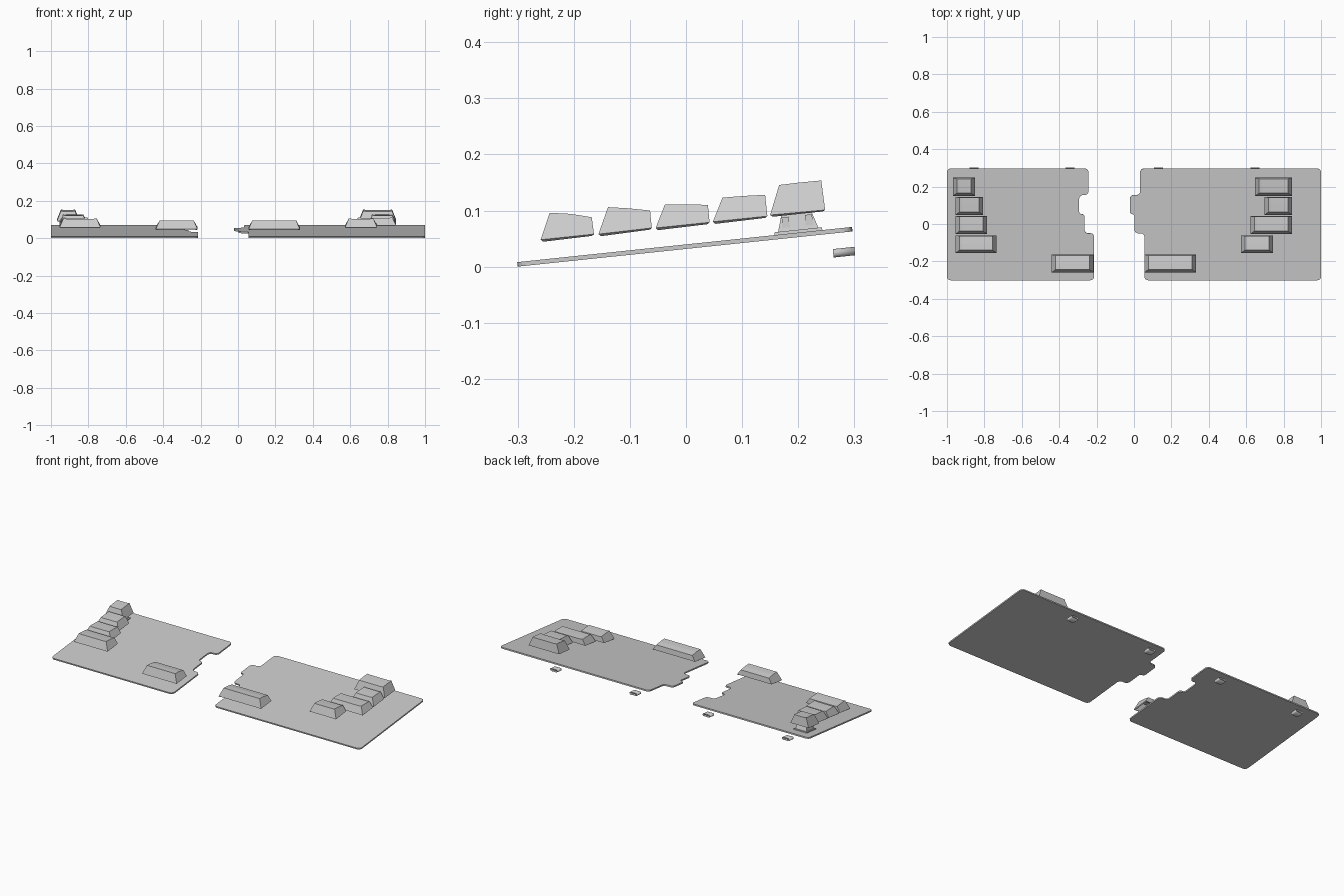
import bpy, bmesh, math
from mathutils import Matrix, Vector

if "Cube" in bpy.data.objects:
    bpy.data.objects.remove(bpy.data.objects["Cube"])

TILT = Matrix.Rotation(math.radians(6), 4, 'X')
PLATE = Matrix.Translation((0, -0.002, 0.0354)) @ TILT


def finish(name, bm, wall=0.0, smooth=False):
    bmesh.ops.recalc_face_normals(bm, faces=bm.faces[:])
    me = bpy.data.meshes.new(name)
    bm.to_mesh(me)
    bm.free()
    ob = bpy.data.objects.new(name, me)
    bpy.context.collection.objects.link(ob)
    if wall:
        mod = ob.modifiers.new("wall", 'SOLIDIFY')
        mod.thickness = wall
        mod.offset = -1
    if smooth:
        bpy.context.view_layer.objects.active = ob
        ob.select_set(True)
        bpy.ops.object.shade_smooth_by_angle(angle=math.radians(35))
        ob.select_set(False)
    return ob


def rounded(points, radius, steps=5):
    """Round every corner of a polygon, limited by its shortest neighbouring edge."""
    pts = [Vector(p) for p in points]
    out = []
    for i, p in enumerate(pts):
        a, b = pts[i - 1] - p, pts[(i + 1) % len(pts)] - p
        r = min(radius, 0.48 * a.length, 0.48 * b.length)
        a, b = p + a.normalized() * r, p + b.normalized() * r
        c = a + b - p
        for k in range(steps + 1):
            t = math.pi / 2 * k / steps
            out.append(c + (a - c) * math.cos(t) + (b - c) * math.sin(t))
    return out


def loft(bm, rings, caps=(True, True)):
    vs = [[bm.verts.new(p) for p in r] for r in rings]
    n = len(vs[0])
    for a, b in zip(vs, vs[1:]):
        for i in range(n):
            bm.faces.new((a[i], a[(i + 1) % n], b[(i + 1) % n], b[i]))
    if caps[0]:
        bm.faces.new(vs[0])
    if caps[1]:
        bm.faces.new(vs[-1])


def taper(name, mat, cx, cy, z0, z1, bottom, top):
    """Tapered block: bottom and top are (half x, half y)."""
    bm = bmesh.new()
    corners = ((-1, -1), (1, -1), (1, 1), (-1, 1))
    loft(bm, [[mat @ Vector((cx + sx * h[0], cy + sy * h[1], z)) for sx, sy in corners]
              for h, z in ((bottom, z0), (top, z1))])
    return finish(name, bm)


# Tilted base plates with stepped inner edges
left = [(-1, -.3), (-.213, -.3), (-.213, -.048), (-.264, -.048), (-.264, .055),
        (-.293, .055), (-.293, .158), (-.243, .158), (-.243, .3), (-1, .3)]
right = [(1, -.3), (1, .3), (.033, .3), (.033, .158), (-.022, .158),
         (-.022, .055), (.003, .055), (.003, -.048), (.056, -.048), (.056, -.3)]
for name, outline in (("left_plate", left), ("right_plate", right)):
    bm = bmesh.new()
    pts = rounded(outline, 0.02)
    loft(bm, [[PLATE @ Vector((p.x, p.y, z)) for p in pts] for z in (-.004, .004)])
    finish(name, bm)


# Keycaps: side profile per row (bottom front, bottom back, top back, top middle, top front)
PROFILES = {
    1: [(.150, .092), (.248, .101), (.241, .1535), (.203, .150), (.166, .1455)],
    2: [(.048, .080), (.145, .090), (.141, .128), (.103, .126), (.065, .123)],
    3: [(-.054, .069), (.042, .079), (.039, .110), (.002, .111), (-.0375, .111)],
    4: [(-.156, .058), (-.061, .069), (-.064, .100), (-.103, .104), (-.139, .106)],
    5: [(-.259, .048), (-.164, .058), (-.168, .088), (-.205, .094), (-.243, .096)],
}


def keycap(name, row, x0, x1):
    inset, lip = 0.021, 0.014
    dish = 0.0 if row == 5 else 0.002
    stations = [(x0, x0 + inset, 0), (x0 + lip, x0 + inset + lip, dish),
                (x1 - lip, x1 - inset - lip, dish), (x1, x1 - inset, 0)]
    bm = bmesh.new()
    loft(bm, [[(xb if i < 2 else xt, y, z - (d if i > 1 else 0))
               for i, (y, z) in enumerate(PROFILES[row])] for xb, xt, d in stations])
    bmesh.ops.recalc_face_normals(bm, faces=bm.faces[:])
    under = [f for f in bm.faces if f.normal.z < -0.8]
    bmesh.ops.delete(bm, geom=under, context='FACES')
    finish(name, bm, wall=0.007)


LEFT_KEYS = [(-.968, -.85), (-.954, -.807), (-.954, -.786), (-.954, -.735), (-.44, -.216)]
RIGHT_KEYS = [(.648, .845), (.698, .845), (.622, .845), (.572, .744), (.056, .331)]
for side, keys in (("left", LEFT_KEYS), ("right", RIGHT_KEYS)):
    for row, (x0, x1) in enumerate(keys, 1):
        keycap(f"{side}_keycap_row_{row}", row, x0, x1)

# Switch under the corner key
SX, SY = -.909, .204
taper("switch_flange", PLATE, SX, SY, .004, .009, (.043, .043), (.042, .042))
taper("switch_housing", PLATE, SX, SY, .009, .042, (.036, .036), (.026, .026))
taper("switch_stem", PLATE, SX, SY, .042, .06, (.016, .012), (.016, .012))
for sx in (-1, 1):
    for sy in (-1, 1):
        taper("switch_clip", PLATE, SX + sx * .03, SY + sy * .021, .015, .034,
              (.005, .007), (.003, .006))

# Rear connector ports: rounded shells open to the back, with a tongue inside
for i, x in enumerate((-.856, -.342, .131, .646), 1):
    mat = Matrix.Translation((x, .2815, .0258)) @ TILT
    ring = rounded([(-.0238, -.0075), (.0238, -.0075), (.0238, .0075), (-.0238, .0075)], .0075)
    bm = bmesh.new()
    loft(bm, [[mat @ Vector((p.x, y, p.y)) for p in ring] for y in (-.0193, .0193)],
         caps=(True, False))
    finish(f"port_shell_{i}", bm, wall=.0016, smooth=True)
    taper(f"port_tongue_{i}", mat @ Matrix.Translation((0, -.002, 0)), 0, 0,
          -.0018, .0018, (.017, .016), (.017, .016))
